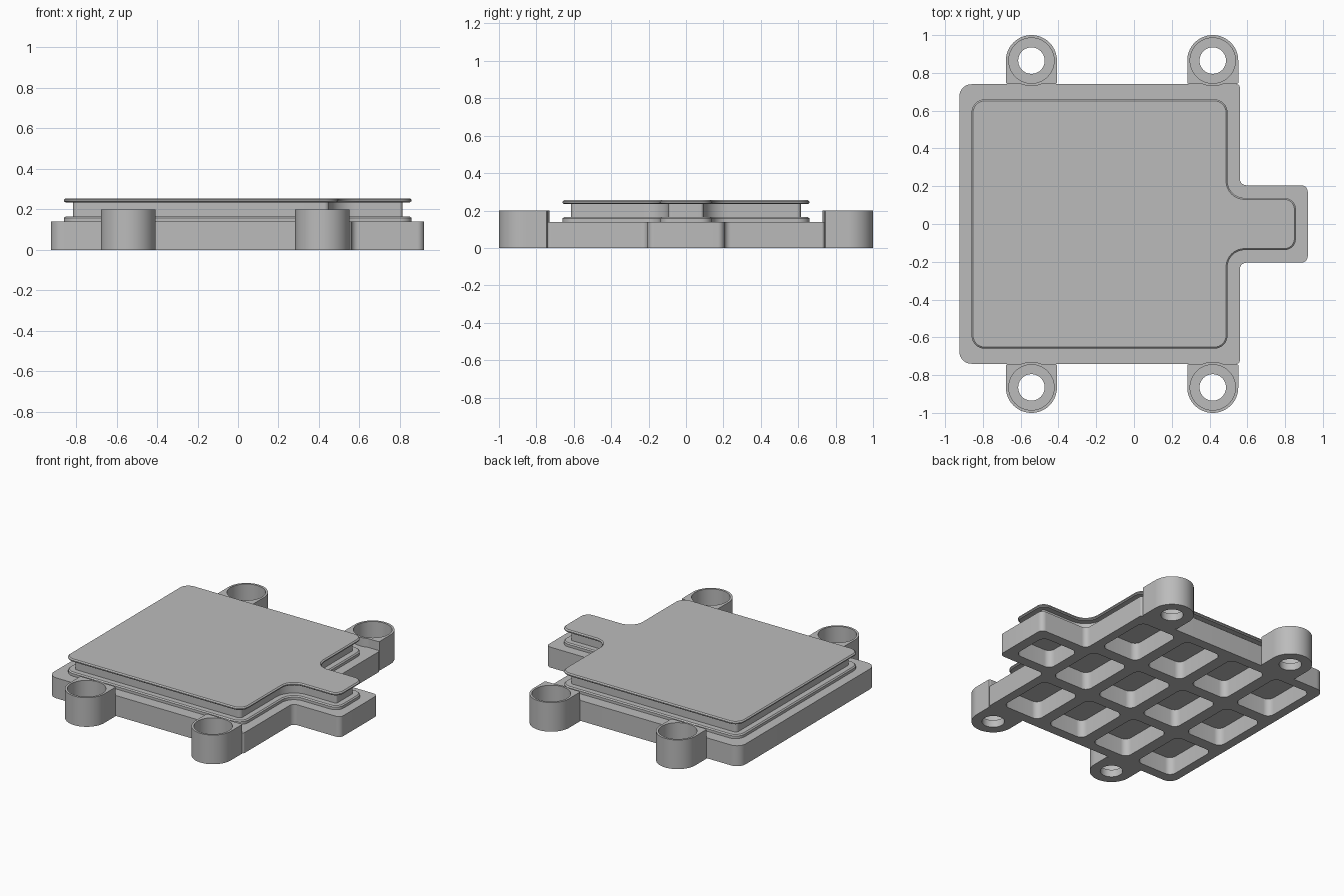
import bpy, bmesh
from math import pi, cos, sin
from mathutils import Vector

cube = bpy.data.objects.get("Cube")
if cube:
    bpy.data.objects.remove(cube, do_unlink=True)

grey = bpy.data.materials.new("machined grey")
grey.use_nodes = True
grey.diffuse_color = (0.5, 0.5, 0.5, 1)
grey.node_tree.nodes["Principled BSDF"].inputs["Base Color"].default_value = (0.5, 0.5, 0.5, 1)


def outline(corners, inset=0.0, steps=8):
    """Rounded right-angled outline, counter-clockwise corners (x, y, radius)."""
    pts = []
    for i, (x, y, r) in enumerate(corners):
        p = Vector((x, y))
        u = (p - Vector(corners[i - 1][:2])).normalized()
        v = (Vector(corners[(i + 1) % len(corners)][:2]) - p).normalized()
        convex = u.cross(v) > 0
        p += inset * (Vector((-u.y, u.x)) + Vector((-v.y, v.x)))
        r += -inset if convex else inset
        centre = p + (v - u) * r
        for k in range(steps + 1):
            t = k / steps * pi / 2
            pts.append(centre + r * (u * sin(t) - v * cos(t)))
    return pts


def loft(bm, rings, closed=False):
    """Join (outline, z) rings; cap the ends, or close the loop."""
    loops = [[bm.verts.new((p[0], p[1], z)) for p in pts] for pts, z in rings]
    pairs = list(zip(loops, loops[1:]))
    if closed:
        pairs.append((loops[-1], loops[0]))
    else:
        bm.faces.new(loops[0][::-1])
        bm.faces.new(loops[-1])
    for a, b in pairs:
        n = len(a)
        for i in range(n):
            j = (i + 1) % n
            bm.faces.new((a[i], a[j], b[j], b[i]))


def finish(name, bm):
    bmesh.ops.recalc_face_normals(bm, faces=bm.faces)
    mesh = bpy.data.meshes.new(name)
    bm.to_mesh(mesh)
    bm.free()
    mesh.materials.append(grey)
    ob = bpy.data.objects.new(name, mesh)
    bpy.context.collection.objects.link(ob)
    return ob


def smooth(ob):
    bpy.ops.object.select_all(action='DESELECT')
    ob.select_set(True)
    bpy.context.view_layer.objects.active = ob
    bpy.ops.object.shade_smooth_by_angle(angle=0.5)


def body_shape(left, right, depth, tip, tab, radii):
    """Square body with a tab on the +x side."""
    r_left, r_right, r_inner, r_tab = radii
    return [(left, -depth, r_left), (right, -depth, r_right), (right, -tab, r_inner),
            (tip, -tab, r_tab), (tip, tab, r_tab), (right, tab, r_inner),
            (right, depth, r_right), (left, depth, r_left)]


def rectangle(cx, cy, w, h, r):
    return [(cx + sx * w / 2, cy + sy * h / 2, r)
            for sx, sy in ((-1, -1), (1, -1), (1, 1), (-1, 1))]


# Base plate
bm = bmesh.new()
shape = outline(body_shape(-0.925, 0.56, 0.74, 0.92, 0.205, (0.065, 0.015, 0.035, 0.035)))
loft(bm, [(shape, 0), (shape, 0.14)])
base = finish("base_plate", bm)

# Weight-saving pockets under the plate
bm = bmesh.new()
pockets = [rectangle(-0.1825 + (i - 1.5) * 0.36, j * 0.475, 0.28, 0.395, 0.045)
           for i in range(4) for j in (-1, 0, 1)]
pockets.append(rectangle(0.71, 0, 0.28, 0.27, 0.045))
for pocket in pockets:
    pts = outline(pocket)
    loft(bm, [(pts, -0.05), (pts, 0.12)])
cutter = finish("pocket_cutter", bm)
cutter.hide_render = True
cut = base.modifiers.new("pockets", 'BOOLEAN')
cut.operation = 'DIFFERENCE'
cut.solver = 'EXACT'
cut.object = cutter
bpy.context.view_layer.objects.active = base
bpy.ops.object.modifier_apply(modifier=cut.name)
bpy.data.objects.remove(cutter, do_unlink=True)
smooth(base)

# Raised core: lower lip, groove and upper lip
lip = body_shape(-0.86, 0.495, 0.66, 0.857, 0.138, (0.07, 0.07, 0.09, 0.06))
profile = [(0, 0.135), (0, 0.158), (0.008, 0.165), (0.045, 0.165), (0.045, 0.235),
           (0.008, 0.235), (0, 0.241), (0, 0.248), (0.008, 0.255)]
bm = bmesh.new()
loft(bm, [(outline(lip, inset), z) for inset, z in profile])
smooth(finish("grooved_core", bm))

# Counterbored mounting lugs
SEGS = 96
RADIUS, REACH = 0.135, 0.125


def circle(r):
    return [(r * cos(2 * pi * k / SEGS), r * sin(2 * pi * k / SEGS)) for k in range(SEGS)]


def lug_outline():
    pts = []
    for c, s in circle(1):
        t = RADIUS
        if s < -0.001:
            t = max(RADIUS, min(RADIUS / max(abs(c), 0.001), REACH / -s))
        pts.append((t * c, t * s))
    return pts


for side, sy in (("front", -1), ("back", 1)):
    for end, x in (("right", -0.543), ("left", 0.417)):
        def place(pts):
            return [(x + sy * px, sy * (0.865 + py)) for px, py in pts]
        outer, bore, hole = place(lug_outline()), place(circle(0.12)), place(circle(0.07))
        bm = bmesh.new()
        loft(bm, [(outer, 0), (outer, 0.2), (bore, 0.2), (bore, 0.05),
                  (hole, 0.05), (hole, 0)], closed=True)
        smooth(finish(f"{side}_{end}_mounting_lug", bm))
